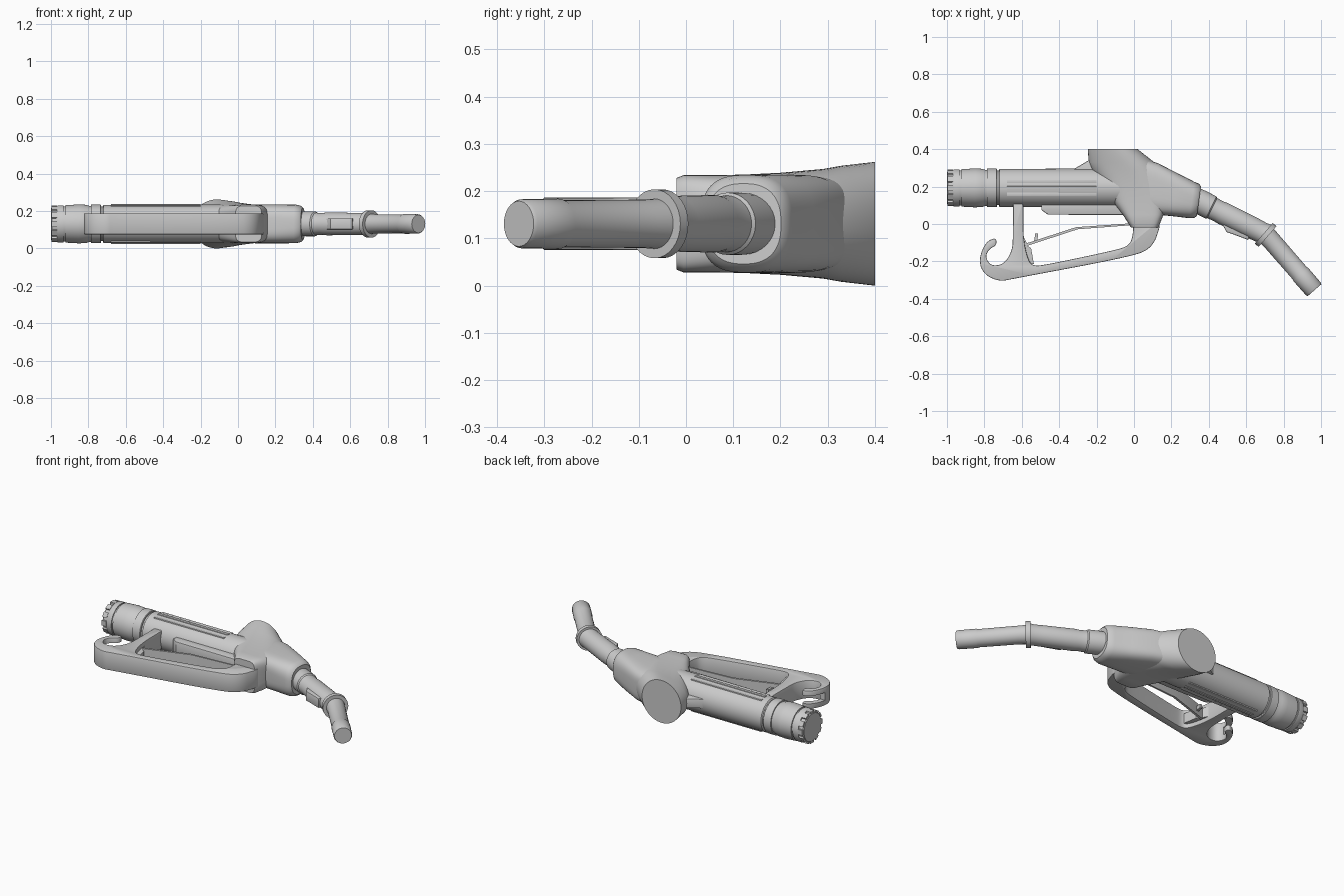
import bpy, bmesh
from math import cos, sin, pi, radians, copysign
from mathutils import Vector

if "Cube" in bpy.data.objects:
    bpy.data.objects.remove(bpy.data.objects["Cube"])

ZC = 0.131   # height of the mirror plane through the whole nozzle


def finish(bm, name):
    bmesh.ops.recalc_face_normals(bm, faces=bm.faces)
    me = bpy.data.meshes.new(name)
    bm.to_mesh(me)
    bm.free()
    ob = bpy.data.objects.new(name, me)
    bpy.context.collection.objects.link(ob)
    return ob


def loft(name, sections, seg=48):
    """Skin through superellipse rings: (x, y, axis angle, half width, half height, exponent)."""
    bm = bmesh.new()
    rings = []
    for x, y, a, hw, hz, n in sections:
        nx, ny = -sin(radians(a)), cos(radians(a))
        ring = []
        for i in range(seg):
            t = 2 * pi * i / seg
            u = hw * copysign(abs(cos(t)) ** (2 / n), cos(t))
            v = hz * copysign(abs(sin(t)) ** (2 / n), sin(t))
            ring.append(bm.verts.new((x + nx * u, y + ny * u, ZC + v)))
        rings.append(ring)
    for r, s in zip(rings, rings[1:]):
        for i in range(seg):
            j = (i + 1) % seg
            bm.faces.new((r[i], r[j], s[j], s[i]))
    bm.faces.new(rings[0])
    bm.faces.new(rings[-1])
    return finish(bm, name)


def lathe(name, y, profile):
    """Round part along x from (x, radius) pairs."""
    return loft(name, [(x, y, 0, r, r, 2) for x, r in profile])


def plate(name, pts, half, rounds=0, bevel=0.0, z=ZC):
    """Extruded outline; corner cutting rounds it, doubled points stay sharper."""
    for _ in range(rounds):
        new = []
        for p, q in zip(pts, pts[1:] + pts[:1]):
            p, q = Vector(p), Vector(q)
            new += [p.lerp(q, 0.25), p.lerp(q, 0.75)]
        pts = [p for i, p in enumerate(new) if (p - new[i - 1]).length > 1e-4]
    bm = bmesh.new()
    face = bm.faces.new([bm.verts.new((p[0], p[1], z - half)) for p in pts])
    ext = bmesh.ops.extrude_face_region(bm, geom=[face])
    top = [v for v in ext["geom"] if isinstance(v, bmesh.types.BMVert)]
    bmesh.ops.translate(bm, verts=top, vec=(0, 0, 2 * half))
    if bevel:
        rim = [e for e in bm.edges if abs(e.verts[0].co.z - e.verts[1].co.z) < 1e-5]
        bmesh.ops.bevel(bm, geom=rim, offset=bevel, segments=2, affect='EDGES', profile=0.5)
    return finish(bm, name)


def rect(x0, x1, y0, y1):
    return [(x0, y0), (x1, y0), (x1, y1), (x0, y1)]


# Hose swivel and barrel
YB = 0.193
lathe("hose_swivel", YB, [
    (-1, .084), (-.995, .089), (-.968, .09), (-.968, .096), (-.962, .099), (-.932, .099),
    (-.932, .093), (-.922, .093), (-.922, .1), (-.85, .104), (-.81, .102), (-.795, .096),
    (-.785, .096), (-.785, .103), (-.735, .103), (-.732, .1), (-.732, .092), (-.70, .092)])
lathe("barrel", YB, [(-.722, .096), (-.718, .102), (-.10, .103), (0, .1)])

# Knurl blocks around the swivel ring
bm = bmesh.new()
for k in range(12):
    a = 2 * pi * k / 12
    vs = bmesh.ops.create_cube(bm, size=1)["verts"]
    for v in vs:
        p = Vector((v.co.x * .03 - .982, v.co.y * .032, v.co.z * .02 + .088))
        v.co = (p.x, YB + p.y * cos(a) - p.z * sin(a), ZC + p.y * sin(a) + p.z * cos(a))
finish(bm, "swivel_knurl")

# Grip ribs on both sides of the barrel
for side, label in ((1, "upper"), (-1, "lower")):
    for k in (-1, 0, 1):
        y = YB + k * .034
        plate(f"grip_rib_{label}_{k + 2}", rect(-.68, -.2, y - .009, y + .009), .02,
              bevel=.003, z=ZC + side * (.087 - .007 * abs(k)))

# Rib under the barrel, and gusset to the head
plate("under_rib", [(-.495, .11), (-.495, .075), (-.46, .05), (-.06, .048), (-.03, .11)],
      .045, bevel=.006)
plate("gusset", [(-.345, .28), (-.235, .345), (-.12, .3), (-.15, .2)], .03, bevel=.008)

# Valve head: round flared cap narrowing to a rounded box
levels = [(.4, -.246, .02, .131, 2), (.33, -.243, .108, .123, 2.1), (.29, -.226, .14, .116, 2.3),
          (.2, -.165, .17, .108, 2.8), (.12, -.115, .175, .104, 3.5), (.05, -.06, .158, .103, 4.5),
          (-.005, -.025, .136, .103, 5), (-.02, -.015, .128, .097, 5)]
loft("valve_head", [((a + b) / 2, y, -90, (b - a) / 2, hz, n) for y, a, b, hz, n in levels], 64)

# Snout towards the spout
loft("snout", [(0, .22, -8, .14, .1, 4), (.105, .19, -8, .138, .104, 4),
               (.22, .156, -8, .115, .104, 3.4), (.31, .128, -8, .098, .103, 2.8),
               (.335, .124, -8, .092, .097, 2.6), (.347, .122, -8, .08, .085, 2.5)], 64)

# Spout with collar, flange and bent tip
spout = [(.32, .135, -24, .064), (.36, .115, -25, .066), (.412, .088, -26, .066),
         (.418, .085, -26, .06), (.45, .069, -26, .058), (.475, .057, -27, .061),
         (.64, -.024, -28, .059), (.675, -.042, -34, .058), (.694, -.05, -41, .06),
         (.694, -.05, -41, .073), (.714, -.067, -41, .073), (.714, -.067, -41, .053),
         (.74, -.095, -47, .051), (.886, -.263, -49, .05), (.892, -.27, -49, .053),
         (.96, -.348, -49, .052), (.965, -.354, -49, .048)]
loft("spout", [(x, y, a, r, r, 2) for x, y, a, r in spout], 32)
plate("spout_nub", [(.46, .02), (.495, -.043), (.53, -.055), (.61, -.085), (.63, -.03)],
      .03, bevel=.006)

# Hand guard with hanging hook
guard = plate("hand_guard", [
    (-.647, .11), (-.647, .11), (-.647, -.07), (-.652, -.145), (-.695, -.215), (-.765, -.225),
    (-.795, -.175), (-.775, -.135), (-.733, -.112), (-.739, -.07), (-.797, -.1), (-.832, -.198),
    (-.80, -.272), (-.717, -.308), (-.652, -.294), (-.02, -.176), (.096, -.13), (.139, -.02),
    (.135, .02), (.135, .02), (-.005, .02), (-.005, .02), (-.005, -.06), (-.025, -.115),
    (-.1, -.14), (-.47, -.218), (-.54, -.225), (-.567, -.19), (-.592, -.08),
    (-.592, .11), (-.592, .11)], .056, rounds=3, bevel=.005)
slot = plate("hook_slot_cutter", rect(-.86, -.725, -.18, -.04), .024)
slot.hide_render = True
mod = guard.modifiers.new("slot", 'BOOLEAN')
mod.object = slot
mod.operation = 'DIFFERENCE'
bpy.context.view_layer.objects.active = guard
bpy.ops.object.modifier_apply(modifier="slot")
bpy.data.objects.remove(slot)

# Trigger lever, its latch and pin
plate("trigger_lever", [(-.58, -.105), (-.31, -.017), (.02, .006), (.02, -.004), (-.3, -.028),
                        (-.57, -.116)], .036)
plate("lever_latch", [(-.594, -.06), (-.565, -.12), (-.55, -.13), (-.535, -.215), (-.57, -.21),
                      (-.6, -.1)], .03)
plate("latch_pin", [(-.535, -.1), (-.528, -.05), (-.512, -.05), (-.518, -.1)], .012)

# Smooth the round surfaces, keep edges sharp
bpy.ops.object.select_all(action='SELECT')
bpy.ops.object.shade_smooth_by_angle(angle=radians(32))
